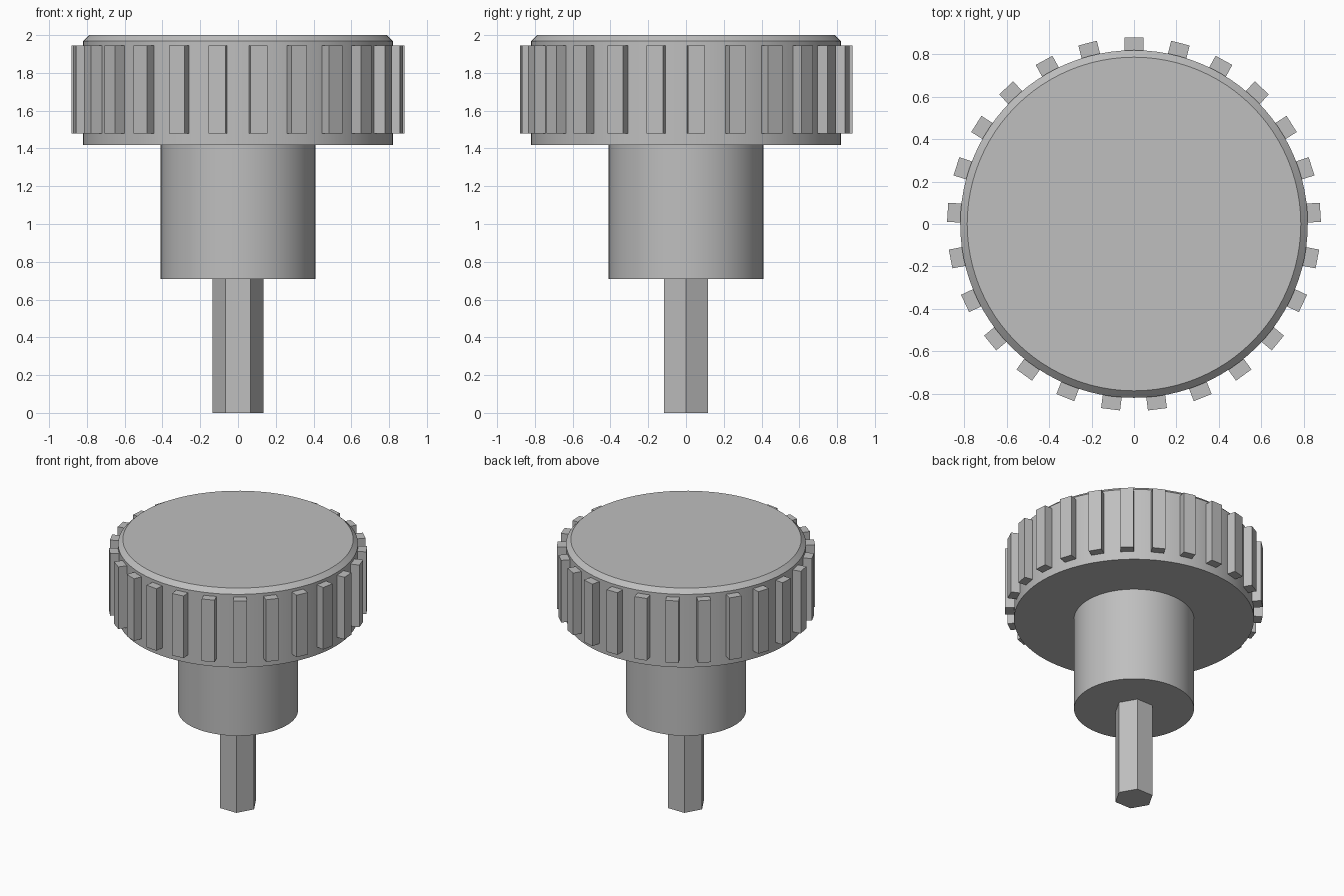
import bpy, bmesh
from math import cos, sin, tau
from mathutils import Matrix, Vector

cube = bpy.data.objects.get("Cube")
if cube:
    bpy.data.objects.remove(cube, do_unlink=True)

grey = bpy.data.materials.new("plain grey")
grey.use_nodes = True
grey.diffuse_color = (0.52, 0.52, 0.52, 1)
grey.node_tree.nodes["Principled BSDF"].inputs["Base Color"].default_value = grey.diffuse_color


def add_object(name, bm):
    bmesh.ops.recalc_face_normals(bm, faces=bm.faces)
    mesh = bpy.data.meshes.new(name)
    bm.to_mesh(mesh)
    bm.free()
    mesh.materials.append(grey)
    obj = bpy.data.objects.new(name, mesh)
    bpy.context.collection.objects.link(obj)
    return obj


def turned(name, profile, sides):
    """Revolve (radius, height) points about z and cap both ends."""
    bm = bmesh.new()
    rings = [[bm.verts.new((r * cos(tau * i / sides), r * sin(tau * i / sides), z))
              for i in range(sides)] for r, z in profile]
    for low, high in zip(rings, rings[1:]):
        for i in range(sides):
            j = (i + 1) % sides
            bm.faces.new((low[i], low[j], high[j], high[i]))
    bm.faces.new(rings[0][::-1])
    bm.faces.new(rings[-1])
    obj = add_object(name, bm)
    bpy.ops.object.select_all(action='DESELECT')
    obj.select_set(True)
    bpy.context.view_layer.objects.active = obj
    bpy.ops.object.shade_smooth_by_angle(angle=0.5)
    return obj


# Hexagonal shaft, round hub and knob head with a bevelled top rim
turned("hex_shaft", [(0.134, 0), (0.134, 0.72)], 6)
turned("hub", [(0.41, 0.71), (0.41, 1.42)], 72)
turned("knob_head", [(0.82, 1.417), (0.82, 1.968), (0.787, 2.0)], 96)

# Grip ribs around the head
RIBS = 25
bm = bmesh.new()
for i in range(RIBS):
    spin = Matrix.Rotation(tau * i / RIBS, 4, 'Z')
    place = Matrix.Translation(Vector((0, 0.836, 1.712)))
    size = Matrix.Diagonal((0.09, 0.09, 0.468, 1))
    bmesh.ops.create_cube(bm, size=1, matrix=spin @ place @ size)
add_object("grip_ribs", bm)
